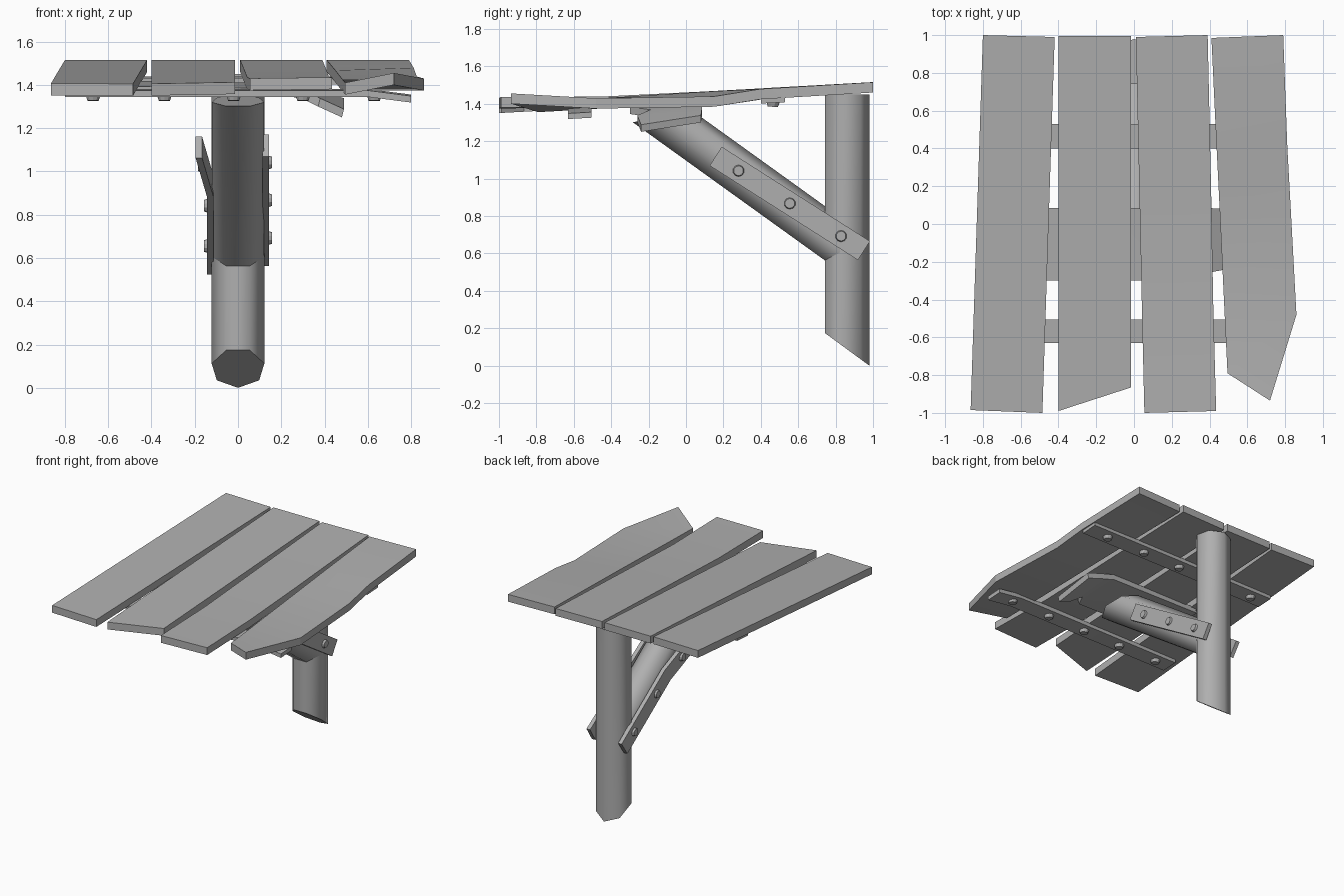
import bpy, bmesh, math
from mathutils import Vector as V, Matrix

if "Cube" in bpy.data.objects:
    bpy.data.objects.remove(bpy.data.objects["Cube"])

GREY = bpy.data.materials.new("weathered_grey")
GREY.diffuse_color = (0.43, 0.43, 0.43, 1)
GREY.use_nodes = True
GREY.node_tree.nodes["Principled BSDF"].inputs["Base Color"].default_value = GREY.diffuse_color


def finish(name, bm, smooth=None):
    bmesh.ops.recalc_face_normals(bm, faces=bm.faces)
    me = bpy.data.meshes.new(name)
    bm.to_mesh(me)
    bm.free()
    me.materials.append(GREY)
    ob = bpy.data.objects.new(name, me)
    bpy.context.collection.objects.link(ob)
    if smooth:
        bpy.context.view_layer.objects.active = ob
        ob.select_set(True)
        bpy.ops.object.shade_smooth_by_angle(angle=math.radians(smooth))
        ob.select_set(False)
    return ob


def loft(name, rings, smooth=None, round_sides=False):
    """Skin a list of closed rings and cap both ends."""
    bm = bmesh.new()
    rows = [[bm.verts.new(p) for p in r] for r in rings]
    for a, b in zip(rows, rows[1:]):
        n = len(a)
        for i in range(n):
            f = bm.faces.new((a[i], a[(i + 1) % n], b[(i + 1) % n], b[i]))
            f.smooth = round_sides
    for row in (rows[0], rows[-1]):
        cap = bm.faces.new(row)
        if round_sides:
            for e in cap.edges:
                e.smooth = False
    return finish(name, bm, smooth)


def board(name, stations, offset):
    """Board from pairs of edge points, thickened along an offset."""
    o = V(offset)
    return loft(name, [(V(a), V(b), V(b) + o, V(a) + o) for a, b in stations], 20)


def log(name, point, d, up, r, cuts):
    """Seven-sided log along d, each end trimmed by a plane (point, normal)."""
    p, d, up = V(point), V(d).normalized(), V(up).normalized()
    side = d.cross(up)
    rings = []
    for cp, cn in cuts:
        ring = []
        for k in range(7):
            t = math.tau * k / 7
            q = p + r * (math.cos(t) * up + math.sin(t) * side)
            ring.append(q + d * ((V(cp) - q).dot(V(cn)) / d.dot(V(cn))))
        rings.append(ring)
    return loft(name, rings, round_sides=True)


def bolt(name, loc, axis, r=0.036, depth=0.026):
    bm = bmesh.new()
    rot = V(axis).to_track_quat('Z', 'Y').to_matrix().to_4x4()
    bmesh.ops.create_cone(bm, cap_ends=True, segments=10, radius1=r, radius2=r * 0.75,
                          depth=depth, matrix=Matrix.Translation(loc) @ rot)
    return finish(name, bm, 30)


def under(y):
    return 1.405 + 0.055 * y


def on_slope(x, y, dz=0):
    return (x, y, under(y) + dz)


# Tabletop planks
T = (0, 0, 0.055)
board("plank_left", [(on_slope(-0.80, 1), on_slope(-0.42, 0.99)),
                     (on_slope(-0.865, -0.985), on_slope(-0.485, -1.0))], T)
board("plank_mid_left", [(on_slope(-0.40, 0.995), on_slope(-0.015, 0.995)),
                         (on_slope(-0.40, -0.99), on_slope(-0.015, -0.865))], T)
board("plank_mid_right", [(on_slope(0.01, 0.99), on_slope(0.39, 1.0)),
                          (on_slope(0.03, 0.1), on_slope(0.41, 0.1)),
                          (on_slope(0.042, -0.45), on_slope(0.42, -0.45, 0.003)),
                          ((0.055, -1.0, 1.375), (0.435, -0.99, 1.38))], T)
board("plank_right_warped", [((0.41, 0.985, 1.46), (0.79, 1.0, 1.46)),
                             ((0.435, 0.45, 1.43), (0.812, 0.4, 1.424)),
                             ((0.45, 0.15, 1.412), (0.826, 0.15, 1.384)),
                             ((0.48, -0.48, 1.373), (0.86, -0.48, 1.374)),
                             ((0.495, -0.79, 1.355), (0.72, -0.935, 1.40))], T)

# Battens below the planks, the front one with a drooping end
B = (0, 0, 0.03)
board("batten_back", [(on_slope(x, 0.40, -0.026), on_slope(x, 0.53, -0.026))
                      for x in (-0.8, 0.8)], B)
board("batten_front", [(on_slope(x, -0.63, dz), on_slope(x, -0.505, dz))
                       for x, dz in ((-0.8, -0.026), (0.6, -0.026), (0.8, -0.052))], B)
for i, x in enumerate((-0.67, -0.34, -0.02, 0.30, 0.63)):
    for side, y in (("front", -0.567), ("back", 0.465)):
        bolt(f"batten_bolt_{side}_{i}", on_slope(x, y, -0.034), (0, -0.055, -1))

# Bent support plate over the brace, with a torn front edge
board("support_plate", [((-0.5, -0.30, 1.355), (-0.5, 0.085, 1.38)),
                        ((0.25, -0.30, 1.345), (0.25, 0.085, 1.37)),
                        ((0.31, -0.19, 1.33), (0.31, 0.085, 1.352)),
                        ((0.37, -0.26, 1.30), (0.37, 0.085, 1.335)),
                        ((0.48, -0.24, 1.25), (0.48, 0.08, 1.30))], (0.01, 0, 0.038))

# Post and diagonal brace
log("post", (0, 0.855, 0), (0, 0, 1), (0, 1, 0), 0.125,
    [((0, 0.98, 0), (0, 0.17, 0.232)), ((0, 0.855, 1.45), (0, 0, 1))])
D, N = V((0, 0.812, -0.584)), V((0, 0.584, 0.812))
log("brace", (0, -0.214, 1.388), D, N, 0.124,
    [((0, -0.28, 1.302), (0, -0.15, 1)), ((0, 0.84, 0.63), D)])


# Side straps bolted across brace and post; the left one is bent outward
def strap(name, side, bend, tilt, drop=0):
    c, d = V((0, 0.555, 0.867 - drop)), V((0, math.cos(tilt), -math.sin(tilt)))
    n = V((0, -d.z, d.y)).cross(V((1, 0, 0))).cross(V((1, 0, 0))) * -0.06
    stations = []
    for t, out in ((-0.47, bend), (-0.16, 0), (0.47, 0)):
        p = c + d * t + V((side * (0.114 + out), 0, 0))
        stations.append((p - n, p + n))
    board(name, stations, (side * 0.03, 0, 0))
    for i, t in enumerate((-0.325, 0, 0.325)):
        out = bend * max(0, (-t - 0.16) / 0.31)
        bolt(f"{name}_bolt_{i}", c + d * t + V((side * (0.145 + out), 0, 0)), (side, 0, 0), 0.035)


strap("strap_right", 1, 0, math.radians(32.5))
strap("strap_left", -1, 0.052, math.radians(35), 0.025)
